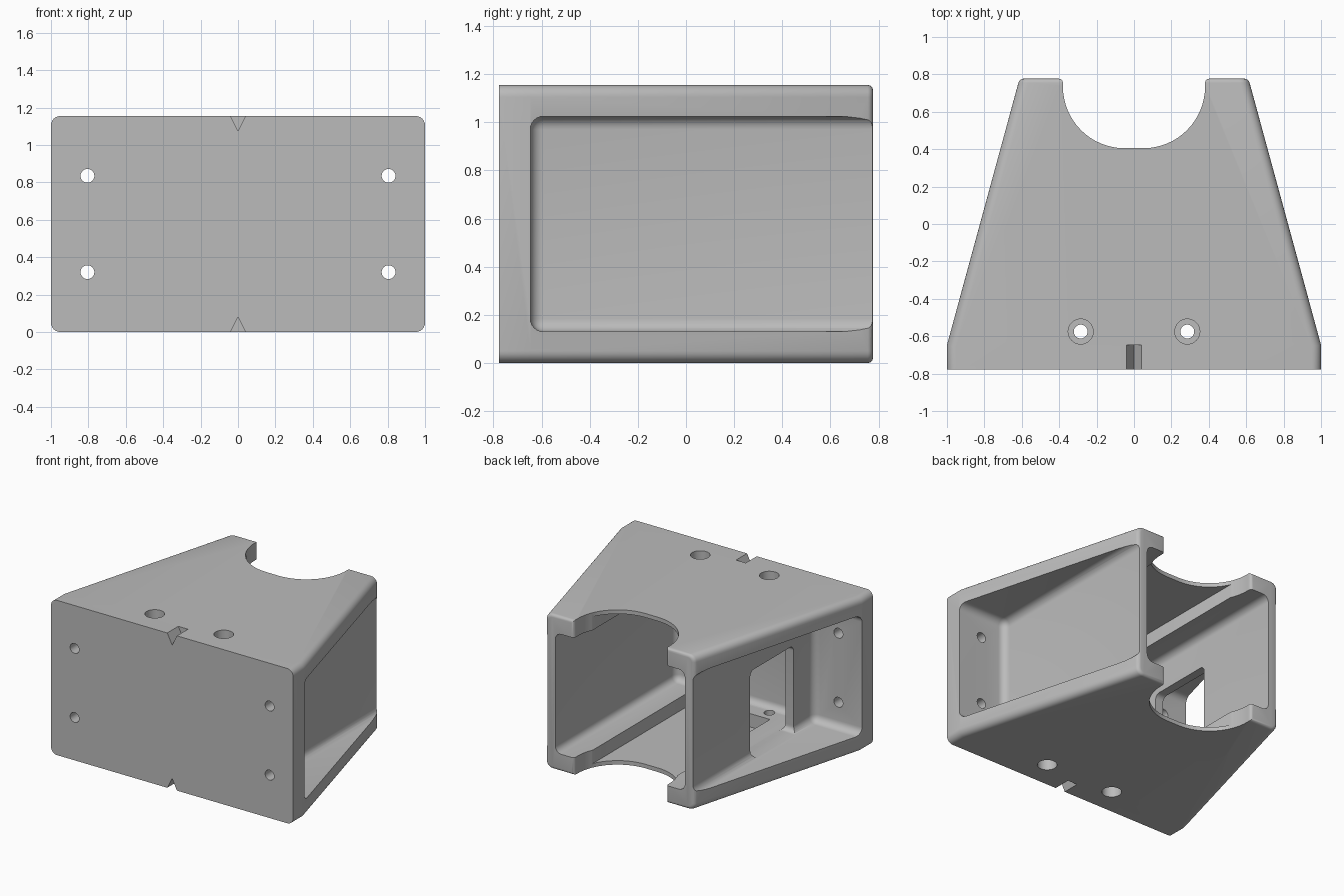
import bpy, bmesh, math
from mathutils import Matrix, Vector

old = bpy.data.objects.get("Cube")
if old:
    bpy.data.objects.remove(old, do_unlink=True)

H = 1.155            # total height
FRONT, BACK = -0.777, 0.777
PLATE = 0.13         # plate thickness
INNER_Y = FRONT + PLATE

grey = bpy.data.materials.new("plain_grey")
grey.use_nodes = True
colour = (0.5, 0.5, 0.5, 1)
grey.diffuse_color = colour
grey.node_tree.nodes["Principled BSDF"].inputs["Base Color"].default_value = colour


def finish(bm, name):
    bmesh.ops.recalc_face_normals(bm, faces=bm.faces)
    mesh = bpy.data.meshes.new(name)
    bm.to_mesh(mesh)
    bm.free()
    ob = bpy.data.objects.new(name, mesh)
    bpy.context.collection.objects.link(ob)
    mesh.materials.append(grey)
    return ob


def round_edges(bm, edges, radius, segments=6):
    bmesh.ops.bevel(bm, geom=edges, offset=radius, segments=segments,
                    profile=0.5, affect='EDGES', clamp_overlap=True)


def prism(points, direction):
    """Extrude a closed outline of 3D points."""
    bm = bmesh.new()
    face = bm.faces.new([bm.verts.new(p) for p in points])
    out = bmesh.ops.extrude_face_region(bm, geom=[face])
    moved = [v for v in out["geom"] if isinstance(v, bmesh.types.BMVert)]
    bmesh.ops.translate(bm, verts=moved, vec=direction)
    return bm


def box(name, lo, hi, radius=0, axis=None):
    """Box with all edges rounded, or only those along one axis."""
    lo, hi = Vector(lo), Vector(hi)
    bm = bmesh.new()
    bmesh.ops.create_cube(bm, size=1)
    for v in bm.verts:
        v.co = [(a + b) / 2 + c * (b - a) for a, b, c in zip(lo, hi, v.co)]
    if radius:
        edges = [e for e in bm.edges if axis is None or
                 abs((e.verts[0].co - e.verts[1].co)[axis]) > 0.01]
        round_edges(bm, edges, radius)
    return finish(bm, name)


def cylinder(name, centre, radius, depth, along_y=False):
    bm = bmesh.new()
    turn = Matrix.Rotation(math.pi / 2, 4, 'X') if along_y else Matrix()
    bmesh.ops.create_cone(bm, cap_ends=True, segments=32, radius1=radius,
                          radius2=radius, depth=depth,
                          matrix=Matrix.Translation(centre) @ turn)
    return finish(bm, name)


# Tapered body outline with the rounded cut-out at the back
half = [(1, FRONT), (1, INNER_Y), (0.612, BACK), (0.38, BACK), (0.38, 0.735)]
for i in range(1, 17):
    a = math.pi / 2 * i / 16
    half.append((0.05 + 0.33 * math.cos(a), 0.735 - 0.33 * math.sin(a)))
outline = half + [(-x, y) for x, y in reversed(half)]
bm = prism([(x, y, 0) for x, y in outline], (0, 0, H))


def is_side_edge(e):
    a, b = (v.co for v in e.verts)
    outer = all(abs(p.x) > 0.6 for p in (a, b))
    return abs(a.z - b.z) < 1e-4 and outer and abs(a.y - b.y) > 0.01


round_edges(bm, [e for e in bm.edges if is_side_edge(e)], 0.05)
round_edges(bm, [e for e in bm.edges
                 if all(v.co.y > BACK - 1e-4 for v in e.verts)], 0.022, 4)
body = finish(bm, "bracket_body")

# Central cavity, open at the back, with shallow recesses in both plates
cutters = [
    box("cavity_cutter", (-0.535, INNER_Y, PLATE), (0.535, 1.2, H - PLATE), 0.05),
    box("recess_cutter", (-0.35, -0.49, 0.03), (0.35, 1.2, H - 0.03)),
    box("window_cutter", (-0.7, -0.41, PLATE + 0.005), (-0.45, 0.1, 0.78), 0.04, 0),
]
for s in (-1, 1):
    # Side pockets
    xs = sorted((s * 0.6, s * 1.3))
    cutters.append(box("pocket_cutter", (xs[0], INNER_Y, PLATE),
                       (xs[1], 1.2, H - PLATE), 0.055))
    # Mounting holes through the front plate
    for z in (0.32, H - 0.32):
        cutters.append(cylinder("front_hole_cutter", (s * 0.805, FRONT + 0.05, z),
                                0.037, 0.3, True))
    # Counterbored holes through the top and bottom plates
    cutters.append(cylinder("plate_hole_cutter", (s * 0.285, -0.575, H / 2), 0.037, 2))
    for z in (0, H):
        cutters.append(cylinder("counterbore_cutter", (s * 0.285, -0.575, z), 0.067, 0.16))

# V notches in the middle of the front plate
for z, d in ((0, 1), (H, -1)):
    tri = [(-0.05, FRONT - 0.1, z - d * 0.02), (0.05, FRONT - 0.1, z - d * 0.02),
           (0, FRONT - 0.1, z + d * 0.08)]
    cutters.append(finish(prism(tri, (0, PLATE + 0.1, 0)), "notch_cutter"))

# Cut everything and discard the cutters
bpy.context.view_layer.objects.active = body
for c in cutters:
    mod = body.modifiers.new("cut", 'BOOLEAN')
    mod.operation = 'DIFFERENCE'
    mod.solver = 'EXACT'
    mod.object = c
    c.hide_render = True
    bpy.ops.object.modifier_apply(modifier=mod.name)
    bpy.data.objects.remove(c, do_unlink=True)

bpy.ops.object.select_all(action='DESELECT')
body.select_set(True)
bpy.ops.object.shade_smooth_by_angle(angle=math.radians(35))
